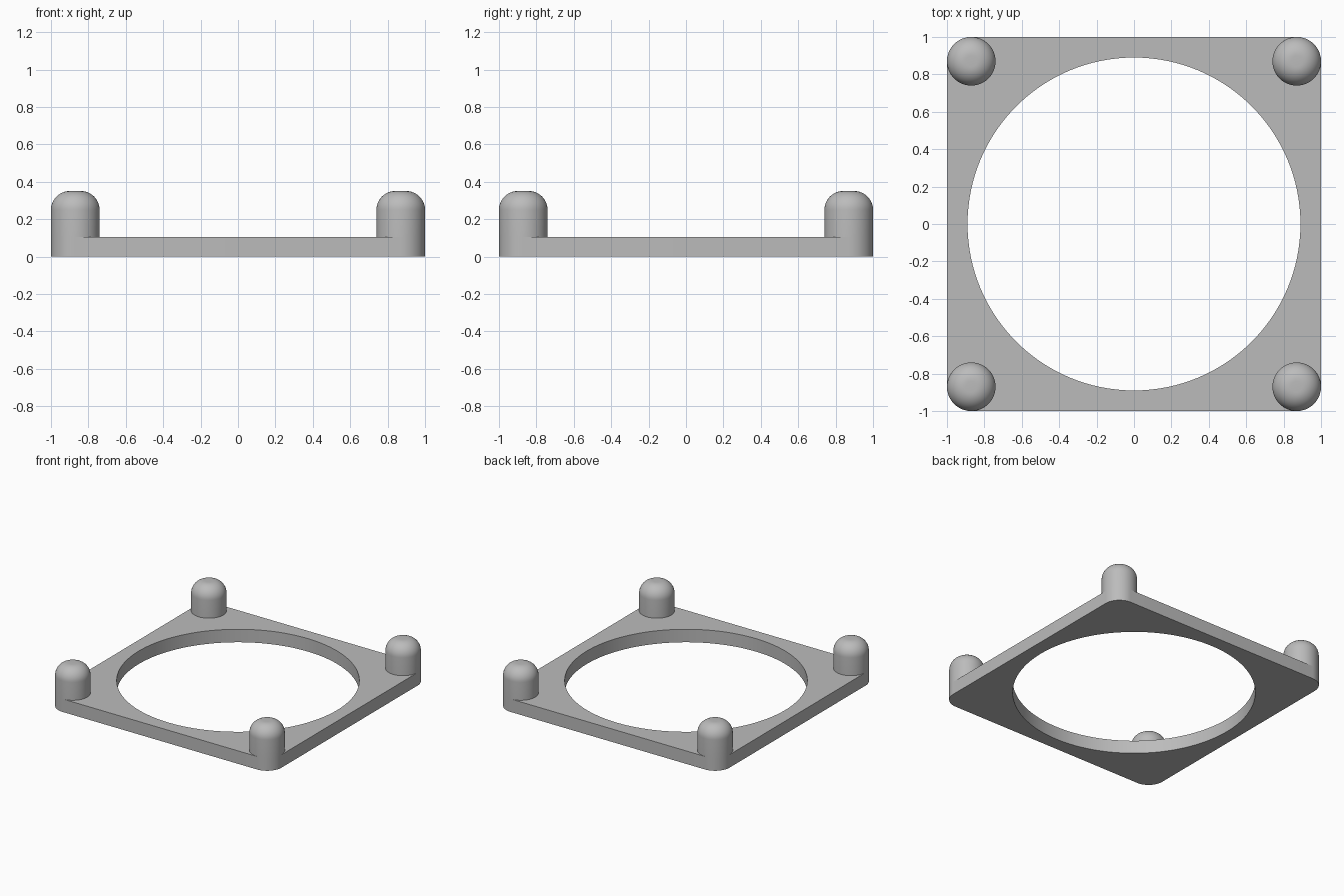
import bpy
import bmesh
from math import cos, sin, pi, radians

HALF = 1.0        # half width of the square frame
PEG_R = 0.13      # peg radius, also the corner radius of the frame
HOLE_R = 0.89
PLATE_H = 0.105
PEG_H = 0.35
FILLET = 0.1      # rounding of the peg tops
INSET = HALF - PEG_R

cube = bpy.data.objects.get("Cube")
if cube:
    bpy.data.objects.remove(cube, do_unlink=True)

grey = bpy.data.materials.new("plain grey")
grey.use_nodes = True
colour = (0.5, 0.5, 0.5, 1)
grey.diffuse_color = colour
grey.node_tree.nodes["Principled BSDF"].inputs["Base Color"].default_value = colour


def finish(bm, name):
    """Turn a bmesh into a smooth-shaded object with sharp edges kept."""
    bmesh.ops.recalc_face_normals(bm, faces=bm.faces)
    mesh = bpy.data.meshes.new(name)
    bm.to_mesh(mesh)
    bm.free()
    mesh.materials.append(grey)
    obj = bpy.data.objects.new(name, mesh)
    bpy.context.collection.objects.link(obj)
    bpy.ops.object.select_all(action="DESELECT")
    obj.select_set(True)
    bpy.context.view_layer.objects.active = obj
    bpy.ops.object.shade_smooth_by_angle(angle=radians(30))
    return obj


def arc(cx, cy, r, start, end, steps):
    angles = [start + (end - start) * i / steps for i in range(steps + 1)]
    return [(cx + r * cos(a), cy + r * sin(a)) for a in angles]


def add_loop(bm, points):
    verts = [bm.verts.new((x, y, 0)) for x, y in points]
    return [bm.edges.new((v, verts[i - 1])) for i, v in enumerate(verts)]


# Square frame with rounded corners and a round opening
bm = bmesh.new()
outline = []
for k, (sx, sy) in enumerate([(1, 1), (-1, 1), (-1, -1), (1, -1)]):
    outline += arc(sx * INSET, sy * INSET, PEG_R, k * pi / 2, (k + 1) * pi / 2, 16)
edges = add_loop(bm, outline)
edges += add_loop(bm, arc(0, 0, HOLE_R, 0, 2 * pi, 128)[:-1])
bmesh.ops.triangle_fill(bm, edges=edges, use_beauty=True)
raised = bmesh.ops.extrude_face_region(bm, geom=bm.faces[:], use_keep_orig=True)
top = [g for g in raised["geom"] if isinstance(g, bmesh.types.BMVert)]
bmesh.ops.translate(bm, verts=top, vec=(0, 0, PLATE_H))
finish(bm, "frame")

# Four round-topped corner pegs, each a profile spun about its axis
profile = [(PEG_R, PLATE_H)]
profile += arc(PEG_R - FILLET, PEG_H - FILLET, FILLET, 0, pi / 2, 12)
profile += [(0, PEG_H)]
for sx, side in ((1, "left"), (-1, "right")):
    for sy, end in ((-1, "front"), (1, "back")):
        bm = bmesh.new()
        verts = [bm.verts.new((r, 0, z)) for r, z in profile]
        line = [bm.edges.new(pair) for pair in zip(verts, verts[1:])]
        bmesh.ops.spin(bm, geom=verts + line, cent=(0, 0, 0), axis=(0, 0, 1),
                       angle=2 * pi, steps=64)
        bmesh.ops.remove_doubles(bm, verts=bm.verts, dist=0.0001)
        peg = finish(bm, f"{end}_{side}_peg")
        peg.location = (sx * INSET, sy * INSET, 0)
